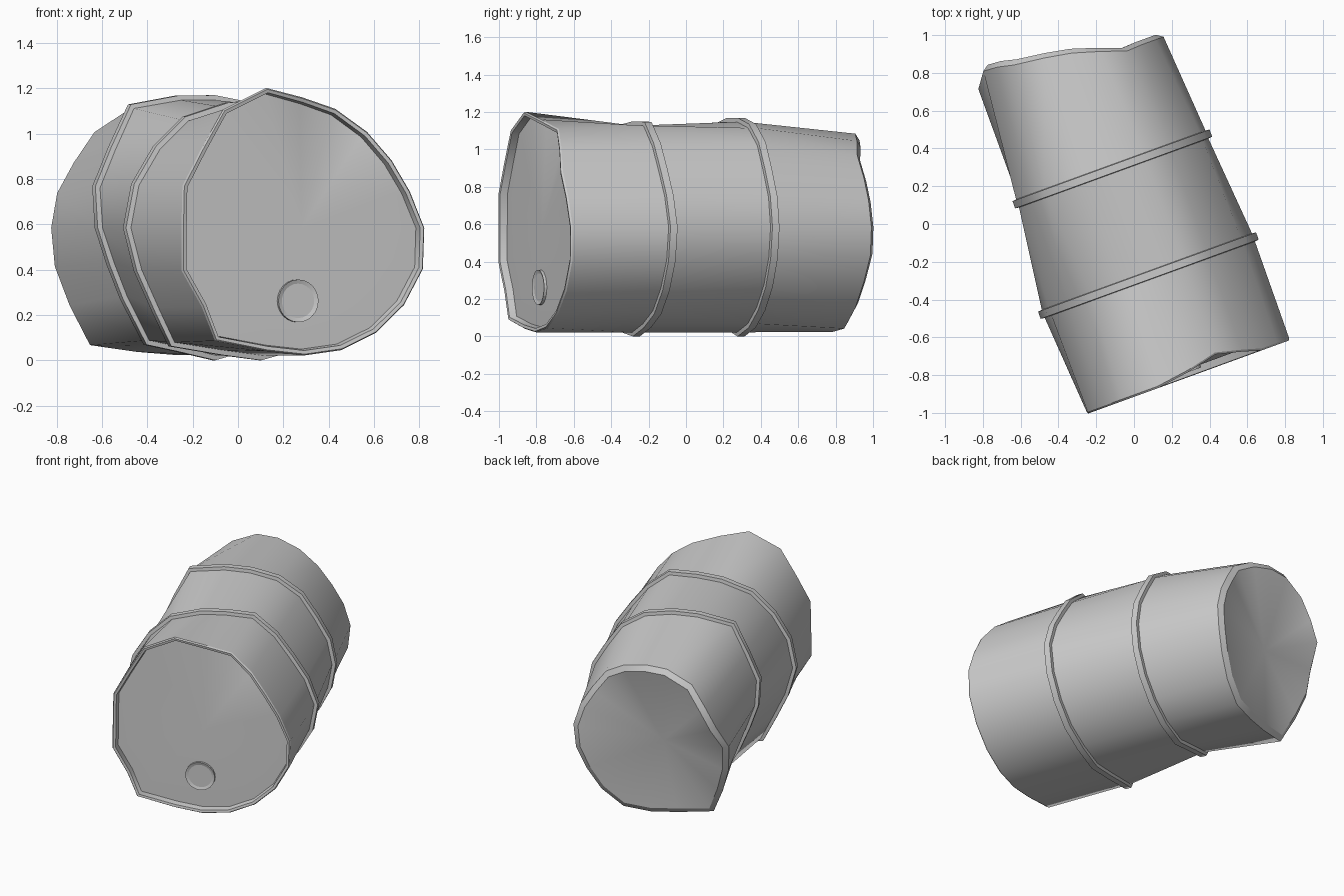
import bpy, bmesh, math
from mathutils import Matrix

if "Cube" in bpy.data.objects:
    bpy.data.objects.remove(bpy.data.objects["Cube"])

N = 20
YAW = math.radians(20)
ZC = 0.584

# dented cross-sections: radius every 18 degrees, clockwise from the lower left
R_FRONT = [.65, .593, .605, .575, .60, .595, .645, .642, .576, .552,
           .523, .508, .522, .565, .587, .58, .573, .567, .563, .572]
R_HOOP1 = [.672, .621, .615, .636, .628, .612, .606, .574, .566, .592,
           .556, .533, .555, .592, .588, .577, .573, .565, .584, .59]
R_HOOP2 = [.608, .535, .522, .552, .592, .604, .673, .608, .585, .58,
           .562, .53, .54, .547, .545, .545, .55, .565, .584, .573]
R_BACK = [.652, .582, .549, .530, .497, .490, .522, .519, .50, .485,
          .474, .453, .464, .486, .494, .503, .536, .57, .56, .575]
# positions along the barrel axis (the ends are bent, the hoops flat)
U_FRONT = [-.86] * 8 + [-.835, -.796, -.83] + [-.86] * 9
U_HOOP1 = [-.283] * N
U_HOOP2 = [.313] * N
U_BACK = [.83, .89, .94, .965, 1.045, 1.04, 1.02, 1.0, .975, .93,
          .885, .89, .89, .89, .89, .875, .86, .848, .845, .835]

# radii, axial positions, angle of the dented lower-left corner
FRONT, HOOP1 = (R_FRONT, U_FRONT, 230), (R_HOOP1, U_HOOP1, 231)
HOOP2, BACK = (R_HOOP2, U_HOOP2, 238), (R_BACK, U_BACK, 232.5)
TURN = Matrix.Rotation(YAW, 4, 'Z')


def finish(bm, name):
    bm.transform(TURN)
    bmesh.ops.recalc_face_normals(bm, faces=bm.faces)
    for f in bm.faces:
        f.smooth = True
    me = bpy.data.meshes.new(name)
    bm.to_mesh(me)
    bm.free()
    ob = bpy.data.objects.new(name, me)
    bpy.context.collection.objects.link(ob)
    return ob


def loft(name, steps, start, end):
    """Skin rings given as (section, radius offset, axial offset); ring edges stay sharp."""
    bm = bmesh.new()
    rings = []
    for (radii, along, corner), dr, du in steps:
        ring = []
        for i in range(N):
            deg = {0: corner, 7: 106}.get(i, 234 - 18 * i)
            a, r = math.radians(deg), radii[i] + dr
            ring.append(bm.verts.new((r * math.cos(a), along[i] + du, ZC + r * math.sin(a))))
        rings.append(ring)
    for a, b in zip(rings, rings[1:]):
        for i in range(N):
            j = (i + 1) % N
            bm.faces.new((a[i], a[j], b[j], b[i]))
    for ring, centre in ((rings[0], start), (rings[-1], end)):
        c = bm.verts.new(centre)
        for i in range(N):
            bm.faces.new((ring[i], ring[(i + 1) % N], c))
    for ring in rings:
        for i in range(N):
            bm.edges.get((ring[i], ring[(i + 1) % N])).smooth = False
    return finish(bm, name)


def hoop(sec):
    return [(sec, -.022, -.023), (sec, 0, -.02), (sec, 0, .02), (sec, -.022, .023)]


# drum shell with recessed front lid, raised lip, hoops and chamfered back
loft("drum_shell",
     [(FRONT, -.028, .042), (FRONT, -.022, .003), (FRONT, -.006, 0), (FRONT, 0, .01)]
     + hoop(HOOP1) + hoop(HOOP2)
     + [(BACK, 0, -.012), (BACK, -.035, .012)],
     start=(0, -.82, ZC), end=(-.09, .88, ZC - .04))

# round plug on the front lid
bm = bmesh.new()
place = Matrix.Translation((-.02, -.822, .262)) @ Matrix.Rotation(math.pi / 2, 4, 'X')
bmesh.ops.create_cone(bm, cap_ends=True, segments=24, radius1=.094, radius2=.094,
                      depth=.026, matrix=place)
top = min((f for f in bm.faces if len(f.verts) > 4), key=lambda f: f.calc_center_median().y)
bmesh.ops.inset_region(bm, faces=[top], thickness=.018)
bmesh.ops.translate(bm, verts=top.verts, vec=(0, .006, 0))
for e in bm.edges:
    if len(e.link_faces) == 2 and e.calc_face_angle() > .25:
        e.smooth = False
finish(bm, "lid_plug")
